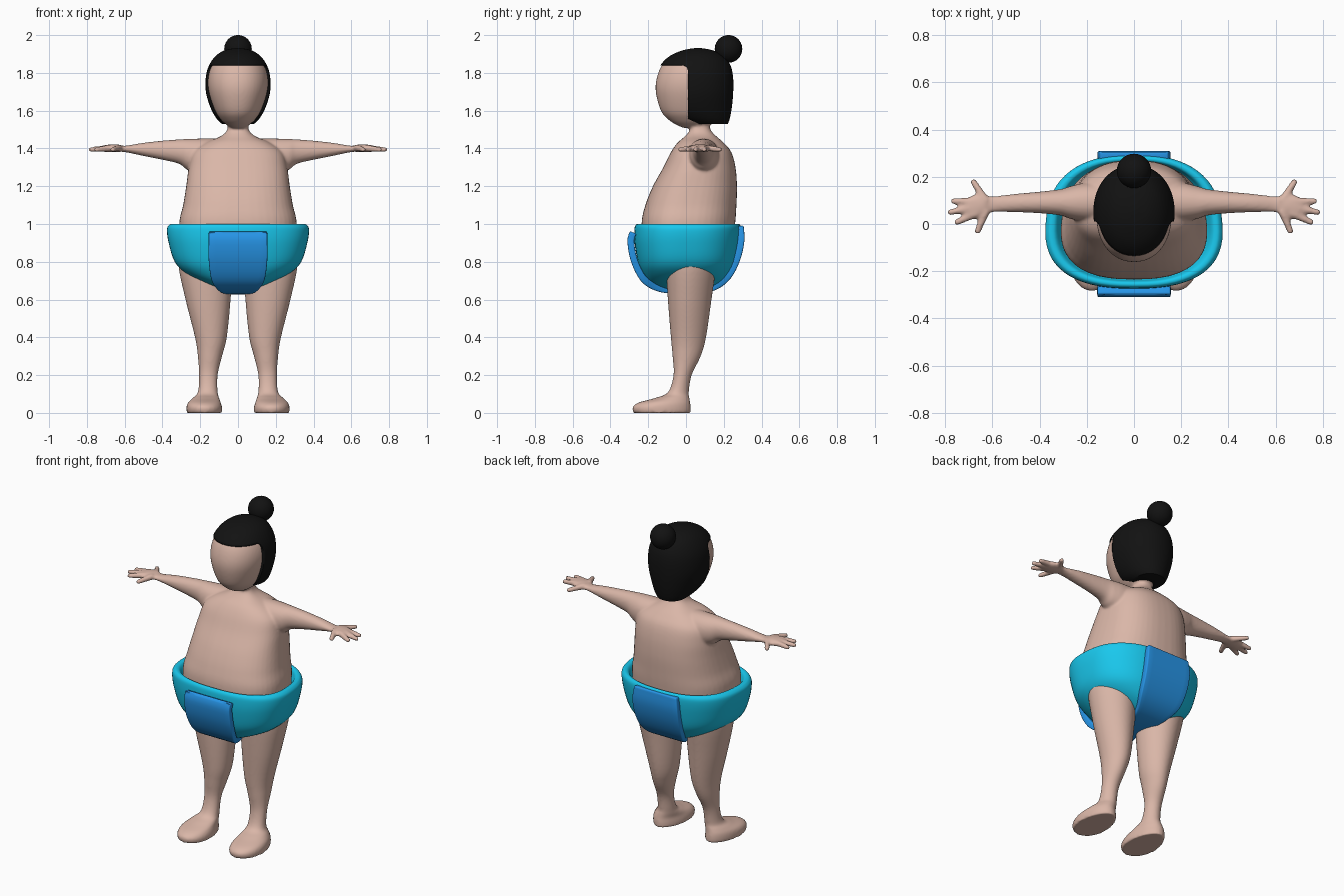
import bpy, bmesh, math
from mathutils import Vector

if "Cube" in bpy.data.objects:
    bpy.data.objects.remove(bpy.data.objects["Cube"])


def material(name, rgb):
    m = bpy.data.materials.new(name)
    m.diffuse_color = (*rgb, 1)
    m.use_nodes = True
    m.node_tree.nodes["Principled BSDF"].inputs["Base Color"].default_value = m.diffuse_color
    return m


SKIN = material("skin", (0.70, 0.47, 0.39))
CYAN = material("cyan cloth", (0.01, 0.58, 0.85))
BLUE = material("blue cloth", (0.02, 0.30, 0.80))
BLACK = material("black hair", (0.006, 0.006, 0.006))


def spline(rows, steps):
    """Catmull-Rom through rows of equal length."""
    out = []
    for i in range(len(rows) - 1):
        quad = rows[max(i - 1, 0)], rows[i], rows[i + 1], rows[min(i + 2, len(rows) - 1)]
        for k in range(steps):
            t = k / steps
            out.append([0.5 * (2 * b + (c - a) * t + (2 * a - 5 * b + 4 * c - d) * t * t
                               + (3 * b - a - 3 * c + d) * t ** 3) for a, b, c, d in zip(*quad)])
    return out + [list(rows[-1])]


def loft(bm, rings, axis="Z", side=1, n=2, taper=0, steps=5, seg=48):
    """Closed skin over rings (position, min a, max a, min b, max b)."""
    prev = None
    for t, a0, a1, b0, b1 in spline(rings, steps):
        loop = []
        for i in range(seg):
            w = 2 * math.pi * i / seg
            c, s = [math.copysign(abs(v) ** (2 / n), v) for v in (math.cos(w), math.sin(w))]
            a = (a0 + a1) / 2 + (a1 - a0) / 2 * c * (1 - taper * s)
            b = (b0 + b1) / 2 + (b1 - b0) / 2 * s
            p = (a, b, t) if axis == "Z" else (t, a, b)
            loop.append(bm.verts.new((p[0] * side, p[1], p[2])))
        if prev:
            for i in range(seg):
                j = (i + 1) % seg
                bm.faces.new((prev[i], prev[j], loop[j], loop[i]))
        else:
            bm.faces.new(loop[::-1])
        prev = loop
    bm.faces.new(prev)


def finish(bm, name, mat):
    bmesh.ops.recalc_face_normals(bm, faces=bm.faces)
    me = bpy.data.meshes.new(name)
    bm.to_mesh(me)
    bm.free()
    for p in me.polygons:
        p.use_smooth = True
    if mat:
        me.materials.append(mat)
    ob = bpy.data.objects.new(name, me)
    bpy.context.collection.objects.link(ob)
    return ob


def sharp_smooth(ob, angle=40):
    bpy.ops.object.select_all(action="DESELECT")
    ob.select_set(True)
    bpy.context.view_layer.objects.active = ob
    bpy.ops.object.shade_smooth_by_angle(angle=math.radians(angle))


def sym(rows):
    """Rings centred on x = 0: (z, half width, min y, max y)."""
    return [(z, -r, r, a, b) for z, r, a, b in rows]


# Body: torso with neck, head, legs and arms, fused by a remesh
bm = bmesh.new()
loft(bm, sym([(0.72, .20, -.15, .18), (0.85, .29, -.22, .24), (1.0, .308, -.235, .26),
              (1.1, .288, -.215, .267), (1.2, .272, -.175, .27), (1.3, .258, -.12, .262),
              (1.38, .235, -.08, .24), (1.43, .17, -.045, .20), (1.465, .09, -.005, .16),
              (1.5, .056, .02, .13), (1.56, .05, .02, .12)]), n=2.5, taper=.08)
loft(bm, sym([(1.508, .03, -.01, .08), (1.522, .055, -.045, .12), (1.55, .088, -.09, .17),
              (1.6, .122, -.133, .21), (1.7, .155, -.16, .24), (1.78, .158, -.153, .235),
              (1.85, .135, -.12, .21), (1.89, .09, -.06, .16), (1.91, .03, .0, .1)]), n=2.15)
legs = [(0, .085, .27, -.278, .025), (.03, .085, .272, -.283, .025), (.055, .092, .264, -.25, .022),
        (.08, .1, .238, -.16, .018), (.11, .108, .212, -.095, .015), (.2, .108, .206, -.066, .03),
        (.3, .085, .212, -.071, .078), (.4, .06, .227, -.08, .106), (.6, .04, .277, -.096, .135),
        (.78, .03, .314, -.106, .16), (.88, .03, .30, -.1, .16)]
arm = [(.05, 0, .18, 1.25, 1.452), (.2, .01, .175, 1.265, 1.452), (.27, .022, .16, 1.288, 1.45),
       (.31, .036, .148, 1.318, 1.448), (.39, .045, .138, 1.338, 1.442), (.5, .05, .128, 1.36, 1.43),
       (.6, .05, .118, 1.381, 1.414), (.64, .032, .127, 1.381, 1.422), (.69, .02, .12, 1.38, 1.42),
       (.725, .04, .09, 1.385, 1.41)]
fingers = [((.63, .1), (.68, .178)), ((.67, .095), (.765, .097)), ((.68, .07), (.778, .05)),
           ((.67, .045), (.75, .008)), ((.63, .05), (.663, -.03))]
for s in (-1, 1):
    loft(bm, legs, side=s, taper=.12)
    loft(bm, arm, "X", side=s, n=2.1)
    for a, b in fingers:
        p, q = Vector((a[0] * s, a[1], 1.403)), Vector((b[0] * s, b[1], 1.394))
        for k in range(13):
            new = bmesh.ops.create_icosphere(bm, subdivisions=2, radius=.019 - .005 * k / 12)
            bmesh.ops.translate(bm, verts=new["verts"], vec=p.lerp(q, k / 12))
body = finish(bm, "body", SKIN)
rm = body.modifiers.new("fuse", "REMESH")
rm.mode, rm.voxel_size, rm.use_smooth_shade = "VOXEL", .0075, True
sm = body.modifiers.new("soften", "SMOOTH")
sm.factor, sm.iterations = .5, 6

# Hair cap with the face opening cut away
bm = bmesh.new()
loft(bm, sym([(1.53, .085, .04, .222), (1.56, .115, -.05, .232), (1.62, .147, -.13, .243),
              (1.7, .17, -.15, .25), (1.78, .17, -.15, .249), (1.84, .153, -.135, .235),
              (1.89, .118, -.085, .20), (1.92, .07, -.015, .14), (1.931, .015, .045, .08)]),
     n=2.1, seg=64)
hair = finish(bm, "hair", BLACK)
bm = bmesh.new()
bmesh.ops.create_cube(bm, size=1)
for v in bm.verts:
    v.co = (v.co.x, -.99 if v.co.y < 0 else .01, 1.3 if v.co.z < 0 else 1.84)
edges = [e for e in bm.edges if all(v.co.y > 0 and v.co.z > 1.8 for v in e.verts)]
bmesh.ops.bevel(bm, geom=edges, offset=.03, segments=5, profile=.5, affect="EDGES")
cutter = finish(bm, "hair_cutter", None)
cutter.hide_render = True
cutter.hide_set(True)
cut = hair.modifiers.new("face opening", "BOOLEAN")
cut.operation, cut.object, cut.solver = "DIFFERENCE", cutter, "EXACT"
sharp_smooth(hair)

# Hair bun
bm = bmesh.new()
bmesh.ops.create_uvsphere(bm, u_segments=32, v_segments=20, radius=.073)
bun = finish(bm, "hair_bun", BLACK)
bun.location = (0, .225, 1.927)

# Loincloth with a rolled open rim
bm = bmesh.new()
loft(bm, sym([(.637, .03, -.09, .10), (.65, .08, -.14, .15), (.69, .18, -.2, .21),
              (.74, .275, -.232, .243), (.8, .333, -.255, .268), (.9, .365, -.272, .287),
              (.97, .374, -.273, .293), (.995, .362, -.266, .287), (1.0, .345, -.253, .275),
              (.99, .327, -.243, .265), (.95, .305, -.23, .255), (.88, .26, -.18, .2)]),
     n=2.5, taper=.06, seg=64)
finish(bm, "loincloth", CYAN)

# Cloth strip running from front to back under the crotch: (y, z, half width)
path = [(-.279, .955, .155), (-.292, .91, .155), (-.275, .81, .155), (-.225, .71, .14),
        (-.15, .662, .105), (-.05, .648, .075), (.06, .648, .075), (.15, .667, .105),
        (.22, .72, .14), (.268, .81, .153), (.291, .91, .155), (.287, .99, .145)]
bm = bmesh.new()
prev = None
for y, z, w in spline(path, 4):
    row = [bm.verts.new((w * k / 4, y, z)) for k in range(-4, 5)]
    if prev:
        for i in range(8):
            bm.faces.new((prev[i], prev[i + 1], row[i + 1], row[i]))
    prev = row
strip = finish(bm, "cloth_strip", BLUE)
so = strip.modifiers.new("thickness", "SOLIDIFY")
so.thickness, so.offset = .036, 0
bv = strip.modifiers.new("soft edge", "BEVEL")
bv.width, bv.segments, bv.limit_method, bv.angle_limit = .01, 3, "ANGLE", math.radians(50)
sharp_smooth(strip)
